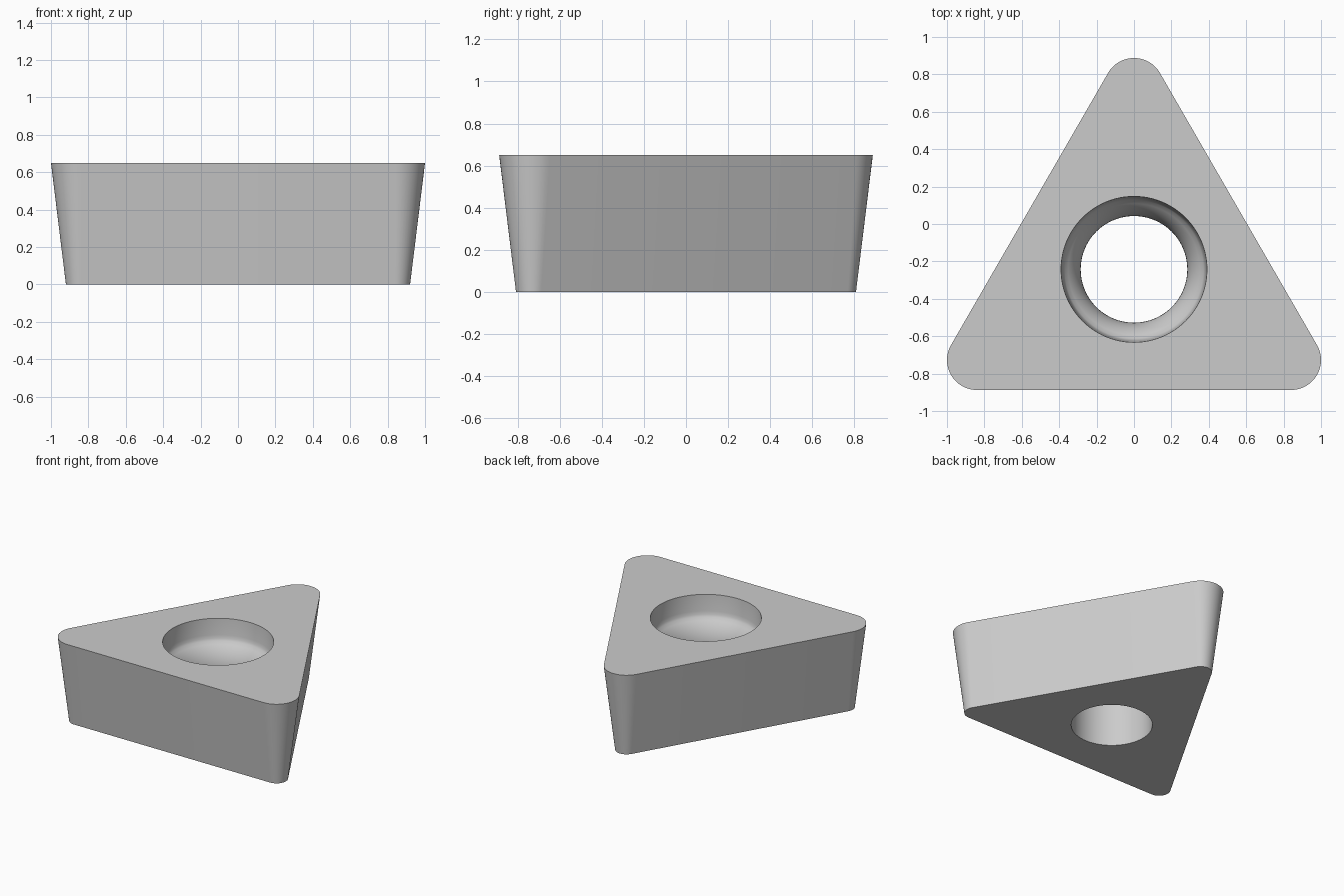
import bpy, bmesh, math

if "Cube" in bpy.data.objects:
    bpy.data.objects.remove(bpy.data.objects["Cube"])

HEIGHT = 0.65
SIDE = 1.68            # distance between corner arc centres
R_TOP, R_BOTTOM = 0.16, 0.08
ARC_STEPS = 16
SEGMENTS = 96
CY = -SIDE * math.sqrt(3) / 12 * 1.0   # triangle centroid, y
CIRCUM = SIDE / math.sqrt(3)


def rounded_triangle(bm, r, z):
    verts = []
    for k in range(3):
        a = math.radians(90 + 120 * k)
        cx, cy = CIRCUM * math.cos(a), CY + CIRCUM * math.sin(a)
        for i in range(ARC_STEPS + 1):
            t = a + math.radians(-60 + 120 * i / ARC_STEPS)
            verts.append(bm.verts.new((cx + r * math.cos(t), cy + r * math.sin(t), z)))
    return verts


def ring(bm, r, z):
    return [bm.verts.new((r * math.cos(math.tau * i / SEGMENTS),
                          CY + r * math.sin(math.tau * i / SEGMENTS), z))
            for i in range(SEGMENTS)]


def skin(bm, lower, upper):
    n = len(lower)
    for i in range(n):
        j = (i + 1) % n
        bm.faces.new((lower[i], lower[j], upper[j], upper[i]))


def cap(bm, outer, inner):
    edges = []
    for loop in (outer, inner):
        for i, v in enumerate(loop):
            w = loop[(i + 1) % len(loop)]
            edges.append(bm.edges.get((v, w)) or bm.edges.new((v, w)))
    bmesh.ops.triangle_fill(bm, edges=edges, use_beauty=True)


bm = bmesh.new()

# Tapered outer walls
bottom = rounded_triangle(bm, R_BOTTOM, 0)
top = rounded_triangle(bm, R_TOP, HEIGHT)
skin(bm, bottom, top)

# Screw hole: straight bore, curved seat, steep rim
profile = [(0.285, 0), (0.285, 0.30)]
for i in range(1, 9):
    t = math.radians(50 * i / 8)
    profile.append((0.285 + 0.24 * (1 - math.cos(t)), 0.30 + 0.24 * math.sin(t)))
profile += [(0.378, 0.50), (0.383, 0.525), (0.39, HEIGHT)]
rings = [ring(bm, r, z) for r, z in profile]
for a, b in zip(rings, rings[1:]):
    skin(bm, b, a)

# Flat top and bottom faces
cap(bm, top, rings[-1])
cap(bm, bottom, rings[0])
bmesh.ops.recalc_face_normals(bm, faces=bm.faces)

mesh = bpy.data.meshes.new("cutting_insert")
bm.to_mesh(mesh)
bm.free()
insert = bpy.data.objects.new("cutting_insert", mesh)
bpy.context.collection.objects.link(insert)
bpy.context.view_layer.objects.active = insert
insert.select_set(True)
bpy.ops.object.shade_smooth_by_angle(angle=math.radians(35))
